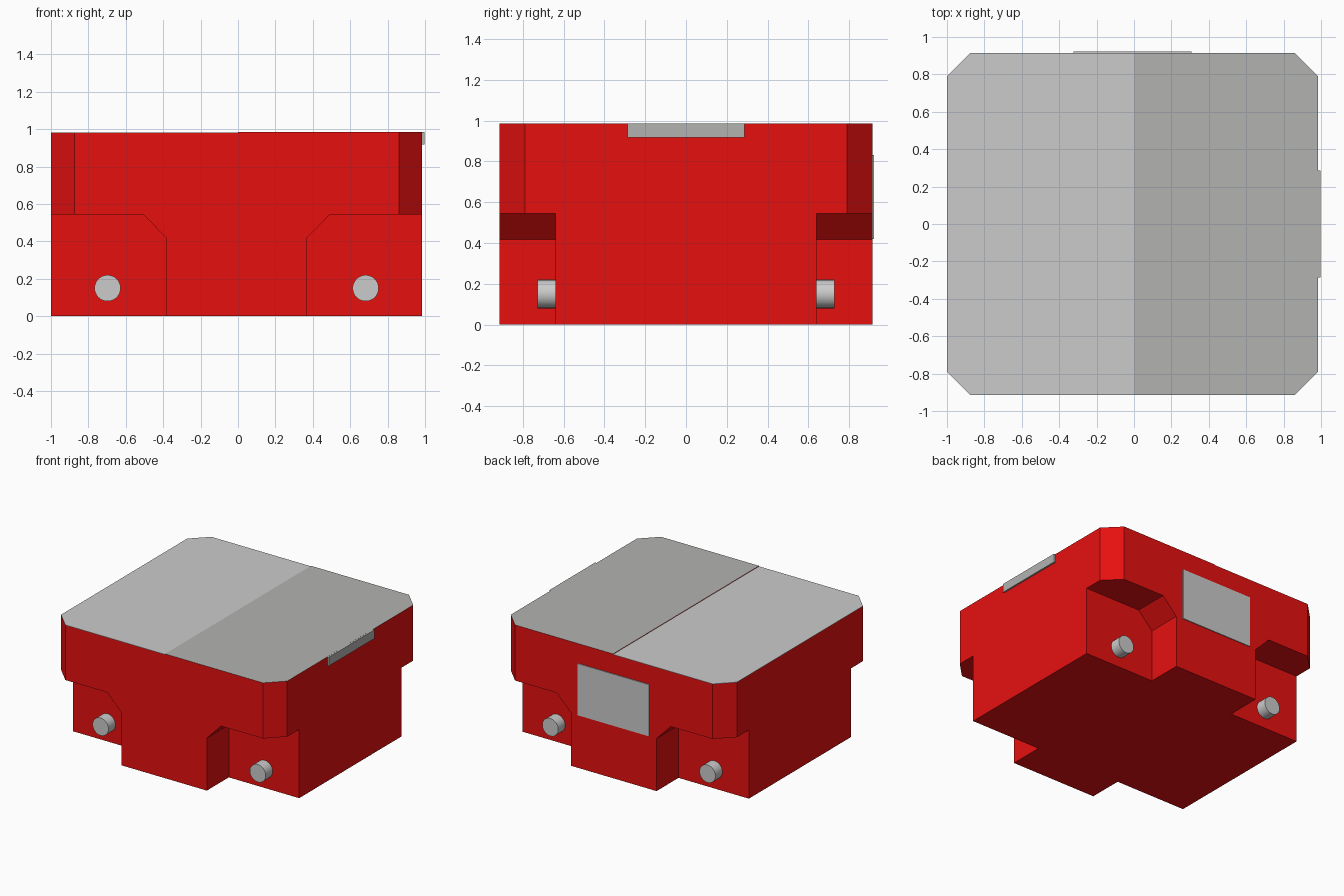
import bpy, bmesh, math
from mathutils import Vector

if "Cube" in bpy.data.objects:
    bpy.data.objects.remove(bpy.data.objects["Cube"])

CX, HX, HY = -0.0075, 0.9925, 0.915   # body centre and half sizes
CUT = 0.125                           # corner chamfer
TOP = 0.98


def material(name, color):
    m = bpy.data.materials.new(name)
    m.diffuse_color = (*color, 1)
    m.use_nodes = True
    m.node_tree.nodes["Principled BSDF"].inputs["Base Color"].default_value = m.diffuse_color
    return m


red = material("red_paint", (0.8, 0.005, 0.005))
grey = material("neutral_grey", (0.45, 0.45, 0.44))


def prism(name, pts, a, b, axis="z", mats=()):
    """Extrude a 2D outline from a to b along z (xy outline) or y (xz outline)."""
    place = (lambda p, h: (p[0], p[1], h)) if axis == "z" else (lambda p, h: (p[0], h, p[1]))
    bm = bmesh.new()
    face = bm.faces.new([bm.verts.new(place(p, a)) for p in pts])
    ext = bmesh.ops.extrude_face_region(bm, geom=[face])
    moved = [v for v in ext["geom"] if isinstance(v, bmesh.types.BMVert)]
    bmesh.ops.translate(bm, verts=moved, vec=Vector(place((0, 0), b - a)))
    bmesh.ops.recalc_face_normals(bm, faces=bm.faces)
    me = bpy.data.meshes.new(name)
    bm.to_mesh(me)
    bm.free()
    ob = bpy.data.objects.new(name, me)
    bpy.context.collection.objects.link(ob)
    for m in mats:
        me.materials.append(m)
    return ob


def rect(x0, x1, y0, y1):
    return [(x0, y0), (x1, y0), (x1, y1), (x0, y1)]


def half_top(s):
    """Outline of one half of the chamfered top, s = side of x."""
    e = CX + s * HX
    return [(0, -HY), (e - s * CUT, -HY), (e, -HY + CUT),
            (e, HY - CUT), (e - s * CUT, HY), (0, HY)]


# Main body with chamfered vertical corners
outline = half_top(1)[1:-1] + half_top(-1)[1:-1][::-1]
body = prism("body", outline, 0, TOP, mats=[red])

# Four corner notches with a sloped inner corner
notch = [(0.375, -0.2), (1.3, -0.2), (1.3, 0.545), (0.50, 0.545), (0.375, 0.417)]
for sx in (-1, 1):
    for sy in (-1, 1):
        cutter = prism("notch_cutter", [(CX + sx * x, z) for x, z in notch],
                       sy * 0.64, sy * 1.2, "y", [red])
        cutter.hide_render = True
        mod = body.modifiers.new("notch", "BOOLEAN")
        mod.operation, mod.solver, mod.object = "DIFFERENCE", "EXACT", cutter
        bpy.context.view_layer.objects.active = body
        bpy.ops.object.modifier_apply(modifier=mod.name)
        bpy.data.objects.remove(cutter)

# Round pins in the notches
for sx in (-1, 1):
    for sy in (-1, 1):
        bpy.ops.mesh.primitive_cylinder_add(
            vertices=32, radius=0.07, depth=0.105,
            location=(CX + sx * 0.69, sy * 0.6745, 0.15),
            rotation=(math.pi / 2, 0, 0))
        bpy.context.object.name = "pin"
        bpy.ops.object.shade_smooth_by_angle()

# Top covers: plain left half, slightly higher grey right half with red rim
prism("left_cover", half_top(-1), TOP - 0.001, TOP + 0.002)
right_cover = prism("right_cover", half_top(1), TOP - 0.001, TOP + 0.006, mats=[red, grey])
for p in right_cover.data.polygons:
    if p.normal.z > 0.9:
        p.material_index = 1

# Lip on the right edge and thin panel on the back
prism("edge_lip", rect(0.96, 0.998, -0.287, 0.287), 0.917, TOP + 0.0055, mats=[grey])
prism("back_panel", rect(CX - 0.315, CX + 0.315, 0.42, 0.83), 0.905, 0.922, "y")
